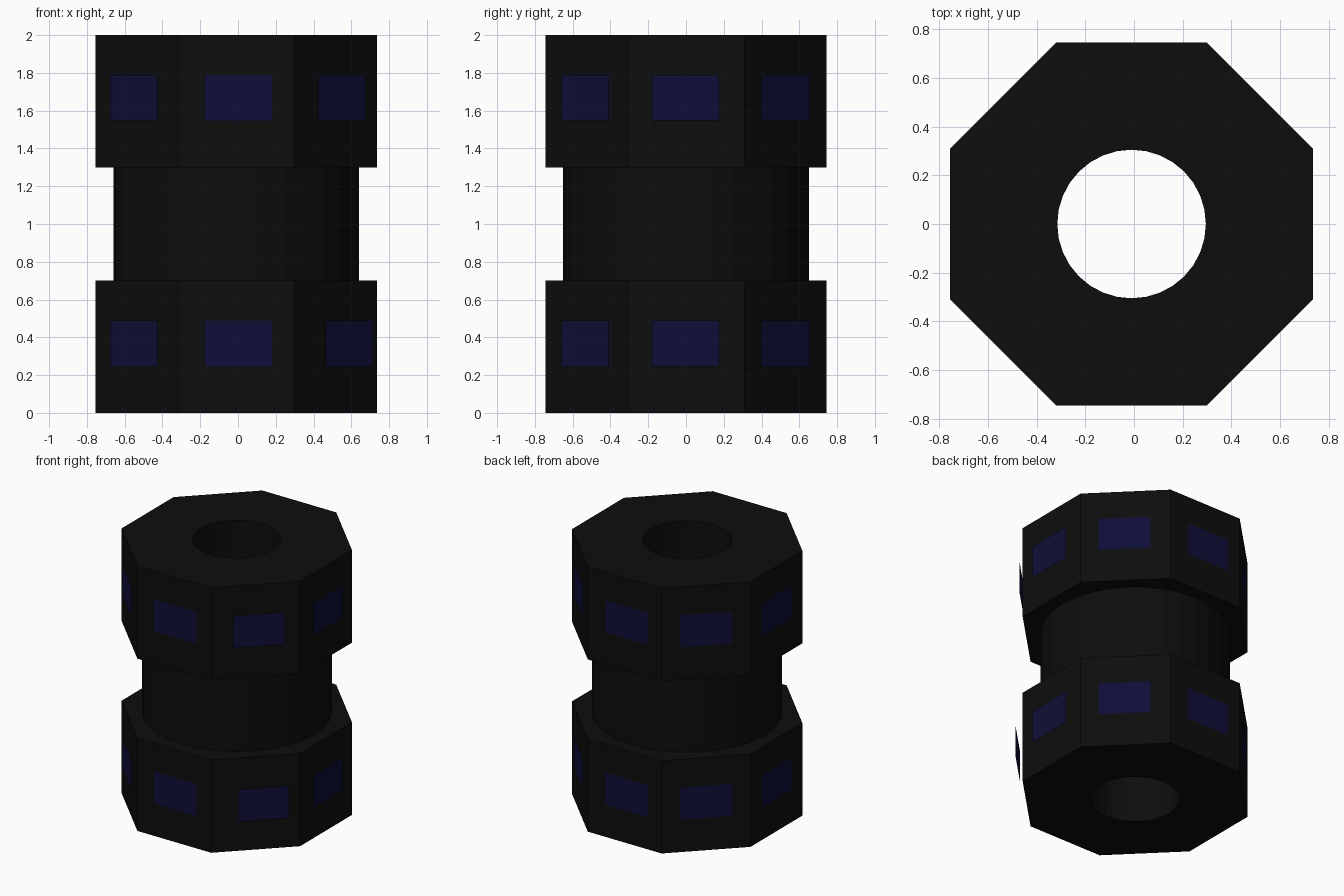
import bpy, bmesh, math
from mathutils import Vector

if "Cube" in bpy.data.objects:
    bpy.data.objects.remove(bpy.data.objects["Cube"])

CX = -0.01        # body axis
APOTHEM = 0.745
STEPS = 32


def material(name, rgb):
    m = bpy.data.materials.new(name)
    m.diffuse_color = (*rgb, 1)
    m.use_nodes = True
    m.node_tree.nodes["Principled BSDF"].inputs["Base Color"].default_value = m.diffuse_color
    return m


black = material("black", (0.004, 0.004, 0.004))
blue = material("dark blue", (0.0045, 0.0045, 0.04))


def make(name, bm, mat):
    me = bpy.data.meshes.new(name)
    bm.to_mesh(me)
    bm.free()
    me.materials.append(mat)
    ob = bpy.data.objects.new(name, me)
    bpy.context.collection.objects.link(ob)
    return ob


def loop(bm, z, radius=None):
    """Circle of the given radius, or the octagon outline when none is given."""
    verts = []
    for i in range(STEPS):
        a = i * math.tau / STEPS
        off = (a + math.pi / 8) % (math.pi / 4) - math.pi / 8
        r = radius or APOTHEM / math.cos(off)
        verts.append(bm.verts.new((CX + r * math.cos(a), r * math.sin(a), z)))
    return verts


# Spool body: two octagonal collars, round waist and a through bore
bm = bmesh.new()
profile = [(0, 0.305), (0, None), (0.7, None), (0.7, 0.65),
           (1.3, 0.65), (1.3, None), (2, None), (2, 0.305)]
loops = [loop(bm, z, r) for z, r in profile]
for k, lo in enumerate(loops):
    hi = loops[(k + 1) % len(loops)]
    for i in range(STEPS):
        j = (i + 1) % STEPS
        bm.faces.new((lo[i], lo[j], hi[j], hi[i]))
bmesh.ops.recalc_face_normals(bm, faces=bm.faces)
make("spool_body", bm, black)

# Thin rectangular panels: angle -> (stand-off, sideways shift)
placing = {0: (0.019, -0.002), 45: (0.008, -0.008), 90: (0.006, 0.02),
           135: (0.005, 0), 180: (0.003, 0), -135: (0.018, -0.005),
           -90: (0.004, 0.012), -45: (0.03, 0.02)}
for level, zc in (("lower", 0.367), ("upper", 1.668)):
    for deg, (out, side) in placing.items():
        if level == "lower" and deg == -45:
            out, side = 0.056, 0.045      # this panel sits loose
        a = math.radians(deg)
        n = Vector((math.cos(a), math.sin(a), 0))
        t = Vector((-n.y, n.x, 0))
        c = Vector((CX, 0, zc)) + n * (APOTHEM + out) + t * side
        bm = bmesh.new()
        bm.faces.new([bm.verts.new(c + t * u * 0.178 + Vector((0, 0, v * 0.121)))
                      for u, v in ((-1, -1), (1, -1), (1, 1), (-1, 1))])
        make(f"{level}_panel_{deg % 360}", bm, blue)
